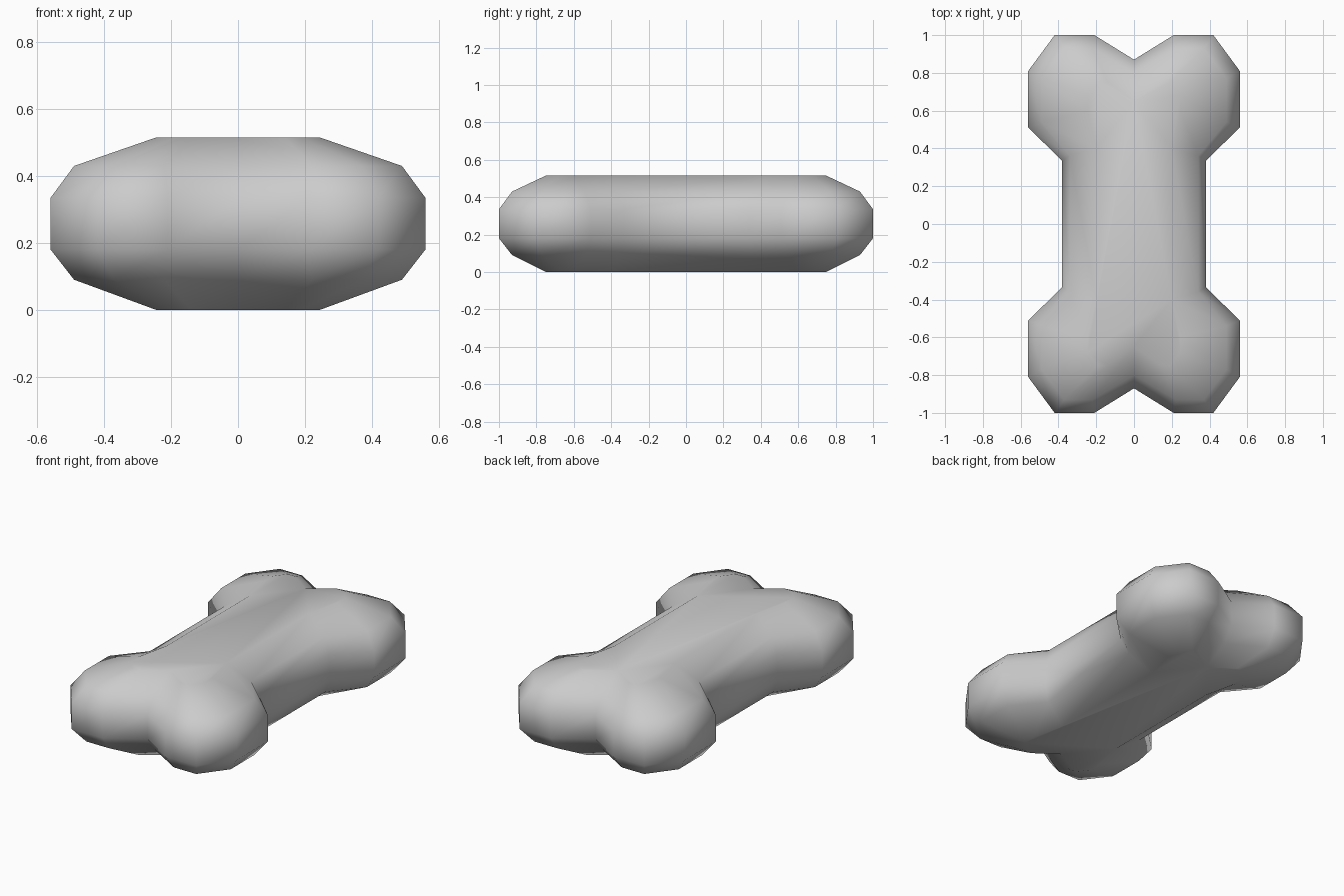
import bpy
import bmesh

if "Cube" in bpy.data.objects:
    bpy.data.objects.remove(bpy.data.objects["Cube"])

# Quarter outlines of the bone (x, y), from end notch round the lobe to the shaft
MID = [(0, .87), (.21, 1), (.42, 1), (.56, .81), (.56, .51), (.38, .335)]
BEVEL = [(0, .80), (.22, .93), (.37, .93), (.49, .77), (.49, .54), (.34, .36)]
CAP = [(0, .65), (.14, .75), (.19, .75), (.245, .68), (.245, .60), (.20, .40)]
LAYERS = [(CAP, 0), (BEVEL, .09), (MID, .18), (MID, .335), (BEVEL, .43), (CAP, .515)]


def full_ring(q):
    """Mirror a quarter outline into the closed outline."""
    right = q + [(x, -y) for x, y in reversed(q)]
    left = [(-x, y) for x, y in reversed(right[1:-1])]
    return (right + left)[::-1]


# Bone body: stacked outlines bridged with quads
bm = bmesh.new()
rings = [[bm.verts.new((x, y, z)) for x, y in full_ring(q)] for q, z in LAYERS]
n = len(rings[0])
for low, high in zip(rings, rings[1:]):
    for i in range(n):
        j = (i + 1) % n
        bm.faces.new((low[i], low[j], high[j], high[i]))

# Flat top and bottom
bm.faces.new(rings[-1])
bm.faces.new(rings[0][::-1])
bmesh.ops.recalc_face_normals(bm, faces=bm.faces)
for f in bm.faces:
    f.smooth = True

mesh = bpy.data.meshes.new("bone")
bm.to_mesh(mesh)
bm.free()
bone = bpy.data.objects.new("bone", mesh)
bpy.context.collection.objects.link(bone)
